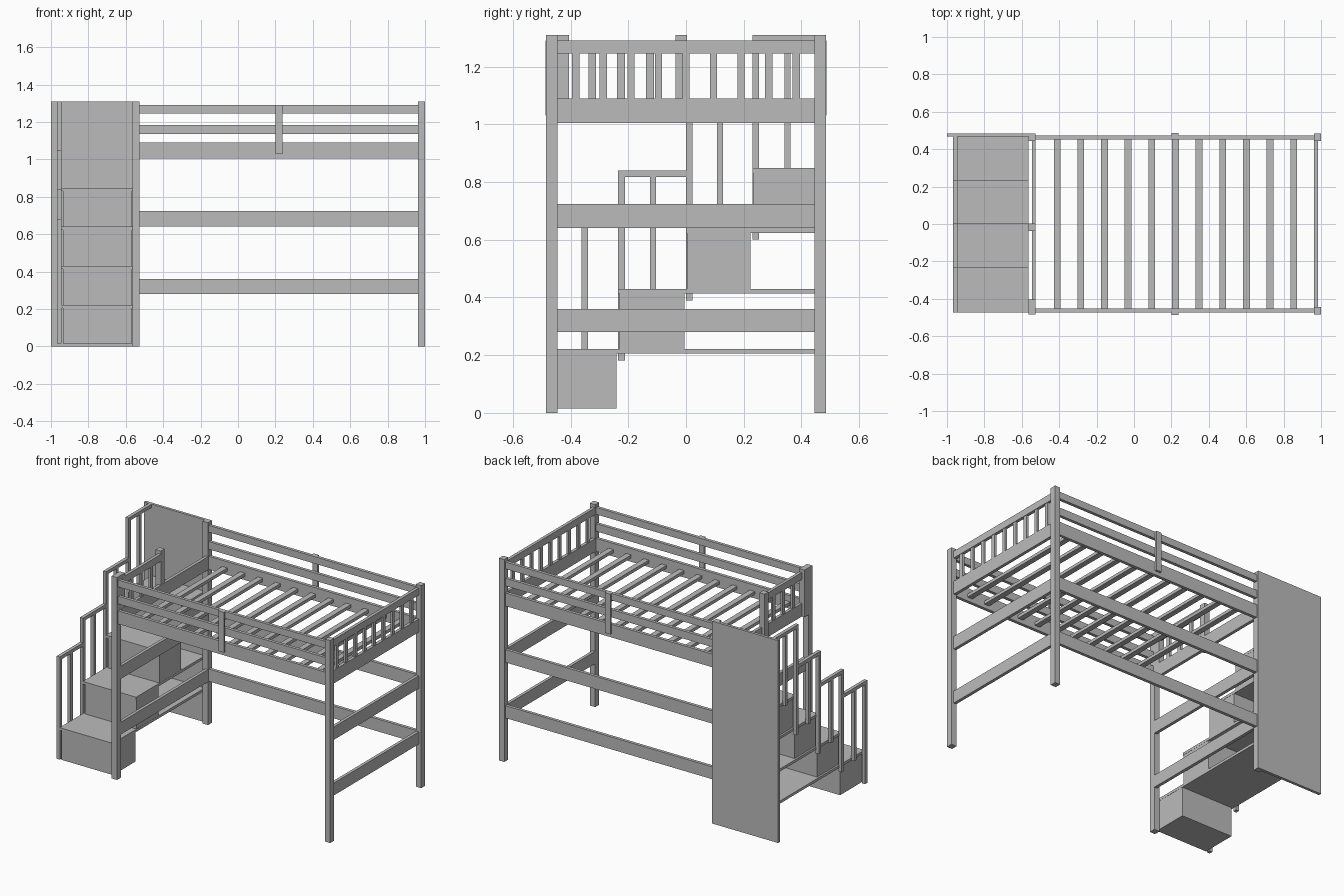
import bpy
import bmesh

cube = bpy.data.objects.get("Cube")
if cube:
    bpy.data.objects.remove(cube, do_unlink=True)

paint = bpy.data.materials.new("warm grey paint")
paint.use_nodes = True
GREY = (0.5, 0.5, 0.5, 1)
paint.diffuse_color = GREY
paint.node_tree.nodes["Principled BSDF"].inputs["Base Color"].default_value = GREY


def box(name, x, y, z):
    """Flat-faced box from (min, max) ranges on each axis."""
    bm = bmesh.new()
    bmesh.ops.create_cube(bm, size=1)
    for v in bm.verts:
        v.co = [r[0] if c < 0 else r[1] for c, r in zip(v.co, (x, y, z))]
    mesh = bpy.data.meshes.new(name)
    bm.to_mesh(mesh)
    bm.free()
    mesh.materials.append(paint)
    obj = bpy.data.objects.new(name, mesh)
    bpy.context.collection.objects.link(obj)
    return obj


def around(centre, width):
    return (centre - width / 2, centre + width / 2)


def flip(r):
    return (-r[1], -r[0])


HEIGHT = 1.31
POST_Y = (0.445, 0.485)
LEFT_X, RIGHT_X = (-0.565, -0.527), (0.962, 1.0)
TOP_RAIL, MID_RAIL, BED_RAIL = (1.245, 1.29), (1.135, 1.185), (1.005, 1.09)
LOW_RAILS = ((0.64, 0.723), (0.28, 0.36))
END_Y = (-0.446, 0.446)
SIDE_X = (-0.53, 0.965)

# Corner posts
for end, px in (("right", RIGHT_X), ("left", LEFT_X)):
    box(f"back_post_{end}", px, POST_Y, (0, HEIGHT))
    box(f"front_post_{end}", px, flip(POST_Y), (0, HEIGHT))

# Long side rails with a centre brace; the lower rails are only at the back
for side, ry, by in (("back", (0.453, 0.473), (0.473, 0.487)),
                     ("front", (-0.473, -0.453), (-0.487, -0.473))):
    for label, rz in (("top", TOP_RAIL), ("mid", MID_RAIL), ("bed", BED_RAIL)):
        box(f"{side}_{label}_rail", SIDE_X, ry, rz)
    box(f"{side}_brace", around(0.22, 0.038), by, (1.03, 1.29))
for rz in LOW_RAILS:
    box("back_lower_rail", SIDE_X, (0.453, 0.473), rz)

# End rails
for end, rx in (("right", (0.963, 0.983)), ("left", (-0.546, -0.526))):
    for rz in (BED_RAIL,) + LOW_RAILS:
        box(f"{end}_end_rail", rx, END_Y, rz)

# Slatted headboard at the right end
box("right_end_top_rail", (0.963, 0.983), END_Y, TOP_RAIL)
for i in range(-4, 5):
    box("right_end_slat", (0.966, 0.98), around(i * 0.0955, 0.025), (1.085, 1.25))

# Half-width guard at the left end, leaving room for the stairs
box("guard_top_rail", (-0.546, -0.526), (-0.446, -0.035), TOP_RAIL)
for py in ((-0.445, -0.405), (-0.037, 0.003)):
    box("guard_post", LEFT_X, py, (1.005, HEIGHT))
for i in range(3):
    box("guard_slat", (-0.543, -0.529), around(-0.325 + i * 0.1, 0.027), (1.085, 1.25))

# Bed base slats
for i in range(11):
    box("bed_slat", around(-0.411 + i * 0.1265, 0.036), (-0.455, 0.455), (1.03, 1.05))

# Tall panel behind the stairs
box("stair_back_panel", (-1.0, -0.564), (0.467, 0.485), (0, HEIGHT))

# Stairs: each step is a drawer box, a shelf running to the panel, and a railing
STARTS = (-0.473, -0.235, 0.0, 0.23, 0.467)
TREADS = (0.222, 0.43, 0.64, 0.848)
RAIL_TOPS = (0.68, 0.84, 1.05, HEIGHT)
RAIL_X = (-0.967, -0.945)
floor = 0.015
for i, (tread, top) in enumerate(zip(TREADS, RAIL_TOPS)):
    y0, y1 = STARTS[i], STARTS[i + 1]
    box(f"step_box_{i + 1}", (-0.935, -0.566), (y0 + 0.004, y1 - 0.006), (floor, tread - 0.017))
    box(f"step_tread_{i + 1}", (-0.947, -0.565), (y0, 0.467), (tread - 0.017, tread))
    base = floor if i == 0 else floor - 0.04
    box(f"stair_post_{i + 1}", RAIL_X, (y0, y0 + 0.023), (base, top))
    box(f"stair_baluster_{i + 1}", RAIL_X, around((y0 + y1) / 2 + 0.003, 0.022),
        (tread - 0.017, top - 0.01))
    box(f"stair_handrail_{i + 1}", RAIL_X, (y0, y1 + 0.003), (top - 0.022, top))
    floor = tread
